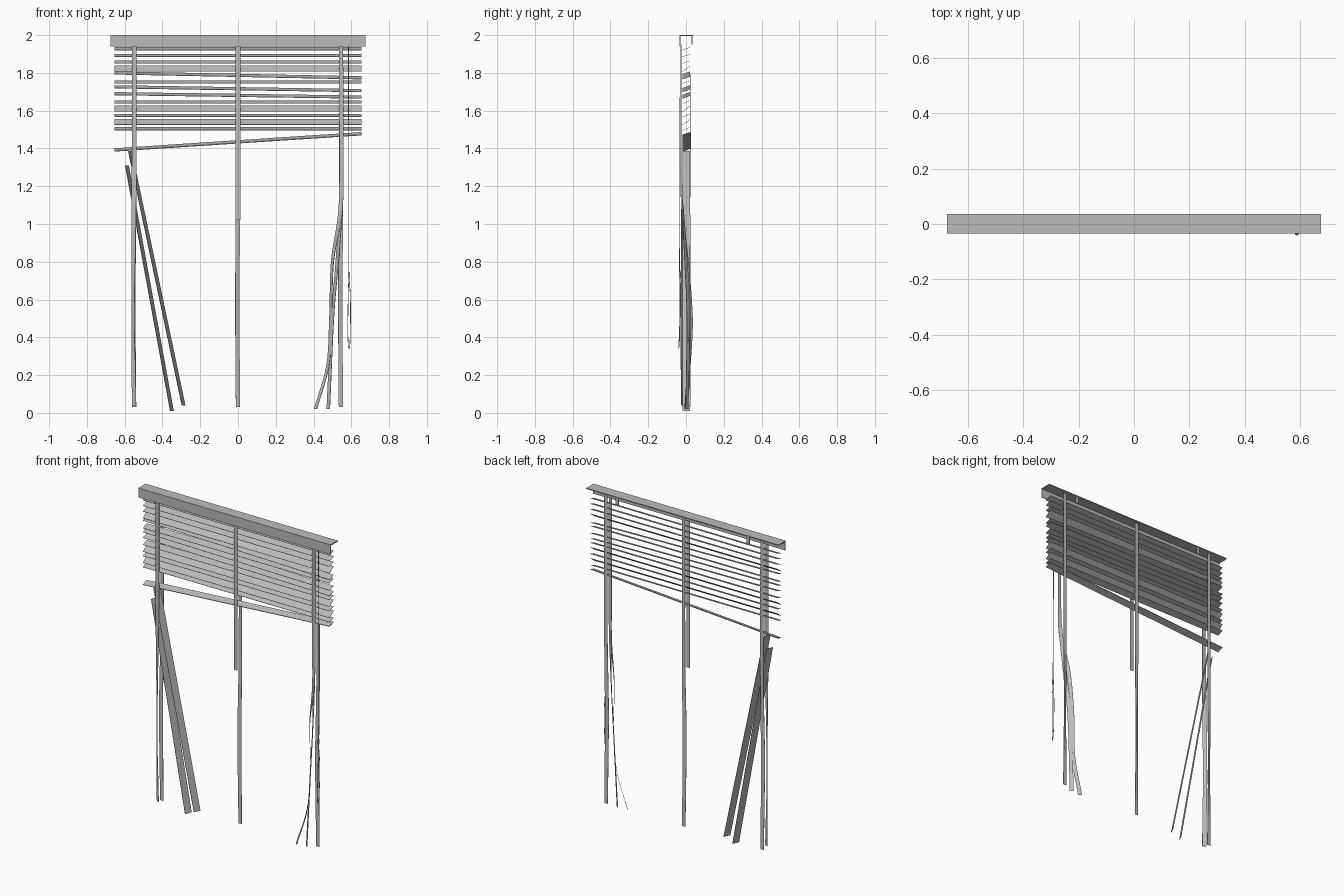
import bpy, bmesh, math
from mathutils import Vector

cube = bpy.data.objects.get("Cube")
if cube:
    bpy.data.objects.remove(cube, do_unlink=True)

grey = bpy.data.materials.new("blind_grey")
grey.use_nodes = True
grey.diffuse_color = (0.5, 0.5, 0.5, 1)
grey.node_tree.nodes["Principled BSDF"].inputs["Base Color"].default_value = (0.5, 0.5, 0.5, 1)


def finish(name, bm, thickness=0):
    bmesh.ops.recalc_face_normals(bm, faces=bm.faces)
    mesh = bpy.data.meshes.new(name)
    bm.to_mesh(mesh)
    bm.free()
    mesh.materials.append(grey)
    obj = bpy.data.objects.new(name, mesh)
    bpy.context.collection.objects.link(obj)
    if thickness:
        solid = obj.modifiers.new("thickness", "SOLIDIFY")
        solid.thickness = thickness
        solid.offset = 0
    return obj


def box(name, low, high):
    bm = bmesh.new()
    bmesh.ops.create_cube(bm, size=1)
    for v in bm.verts:
        v.co = [(a + b) / 2 + c * (b - a) for a, b, c in zip(low, high, v.co)]
    return finish(name, bm)


def smooth_path(points, steps=6):
    """Catmull-Rom interpolation through tuples of any length."""
    pts = [Vector(p) for p in points]
    pts = [pts[0] * 2 - pts[1]] + pts + [pts[-1] * 2 - pts[-2]]
    out = []
    for a, b, c, d in zip(pts, pts[1:], pts[2:], pts[3:]):
        for i in range(steps):
            t = i / steps
            out.append((b * 2 + (c - a) * t + (a * 2 - b * 5 + c * 4 - d) * t**2
                        + (b * 3 - a - c * 3 + d) * t**3) / 2)
    return out + [pts[-2]]


def ribbon(name, points, width, thickness=0.002):
    """Strip along (x, y, z, twist in degrees); twist turns its width about z."""
    bm = bmesh.new()
    rows = []
    for x, y, z, twist in (smooth_path(points) if len(points) > 2 else points):
        a = math.radians(twist)
        side = Vector((math.cos(a), math.sin(a), 0)) * width / 2
        rows.append([bm.verts.new(Vector((x, y, z)) + side * s) for s in (-1, 1)])
    for (a, b), (c, d) in zip(rows, rows[1:]):
        bm.faces.new((a, b, d, c))
    return finish(name, bm, thickness)


def slat(name, z_left, z_right, rise, thickness=0.002):
    """Level slat whose back edge sits higher than its front edge."""
    bm = bmesh.new()
    rows = []
    for x, z in ((-0.655, z_left), (0.655, z_right)):
        rows.append([bm.verts.new((x, y, z + s * rise / 2))
                     for y, s in ((-0.018, -1), (0.022, 1))])
    bm.faces.new((rows[0][0], rows[1][0], rows[1][1], rows[0][1]))
    return finish(name, bm, thickness)


def cord(name, points, radius):
    curve = bpy.data.curves.new(name, "CURVE")
    curve.dimensions = "3D"
    curve.bevel_depth = radius
    curve.bevel_resolution = 1
    line = curve.splines.new("POLY")
    path = smooth_path(points) if len(points) > 2 else points
    line.points.add(len(path) - 1)
    for p, co in zip(line.points, path):
        p.co = (*co, 1)
    curve.materials.append(grey)
    obj = bpy.data.objects.new(name, curve)
    bpy.context.collection.objects.link(obj)


# Head rail: top plate, front plate and small rear clips
box("head_rail_top", (-0.675, -0.035, 1.994), (0.675, 0.036, 2.0))
box("head_rail_front", (-0.675, -0.035, 1.94), (0.675, -0.03, 1.995))
for side, x in (("right", -0.46), ("left", 0.46)):
    box("rear_clip_" + side, (x - 0.01, 0.03, 1.95), (x + 0.01, 0.034, 1.995))

# Hanging slats: some lie flatter, some have slipped on one side
steep = (3, 9, 11)
slipped = {4: 0.013, 6: 0.01, 7: 0.009}
for i in range(13):
    z = 1.928 - i * 0.0353
    drop = slipped.get(i, 0)
    slat("slat_%d" % (i + 1), z + drop, z - drop, 0.03 if i in steep else 0.015)
slat("bottom_slat", 1.392, 1.478, 0.014, 0.004)

# Fallen slats leaning on the right-hand tapes
ribbon("fallen_slat_1", [(-0.572, 0.002, 1.385, 65), (-0.288, 0.002, 0.038, 65)], 0.044)
ribbon("fallen_slat_2", [(-0.588, 0.002, 1.31, 65), (-0.35, 0.002, 0.01, 65)], 0.044)

# Rear ladder tapes, hanging straight
for name, x in (("right", -0.55), ("middle", 0), ("left", 0.545)):
    ribbon("rear_tape_" + name,
           [(x, 0.024, 1.99, 0), (x, 0.024, 1.1, 0), (x - 0.004, 0.02, 0.6, 20),
            (x, 0.022, 0.03, 0)], 0.023)

# Front ladder tapes: one torn short, one twisted, one split in two
ribbon("front_tape_middle", [(0, -0.022, 1.95, 0), (0, -0.022, 1.02, 0)], 0.025)
ribbon("front_tape_right",
       [(-0.55, -0.022, 1.95, 0), (-0.55, -0.022, 1.3, 0), (-0.553, -0.02, 0.9, -30),
        (-0.556, -0.018, 0.5, -50), (-0.553, -0.02, 0.25, -35), (-0.55, -0.018, 0.04, -30)], 0.025)
ribbon("front_tape_left",
       [(0.545, -0.022, 1.95, 0), (0.548, -0.022, 1.3, 0), (0.54, -0.018, 1.05, -25),
        (0.5, 0.005, 0.8, -50), (0.49, 0.026, 0.5, -55), (0.475, 0.015, 0.25, -50),
        (0.41, 0.0, 0.02, -45)], 0.023)
ribbon("torn_tape_left",
       [(0.545, -0.018, 1.1, -20), (0.525, 0.0, 0.8, -45), (0.5, 0.012, 0.5, -45),
        (0.478, 0.005, 0.02, -40)], 0.023)

# Pull cord with a bead and a loop at its end
cord("pull_cord", [(0.585, -0.03, 1.94), (0.587, -0.034, 0.73)], 0.0022)
box("cord_bead", (0.582, -0.038, 0.715), (0.592, -0.03, 0.745))
cord("cord_loop",
     [(0.587, -0.034, 0.73), (0.595, -0.032, 0.6), (0.594, -0.034, 0.4), (0.588, -0.039, 0.34),
      (0.582, -0.036, 0.4), (0.583, -0.03, 0.6), (0.587, -0.034, 0.73)], 0.0018)
